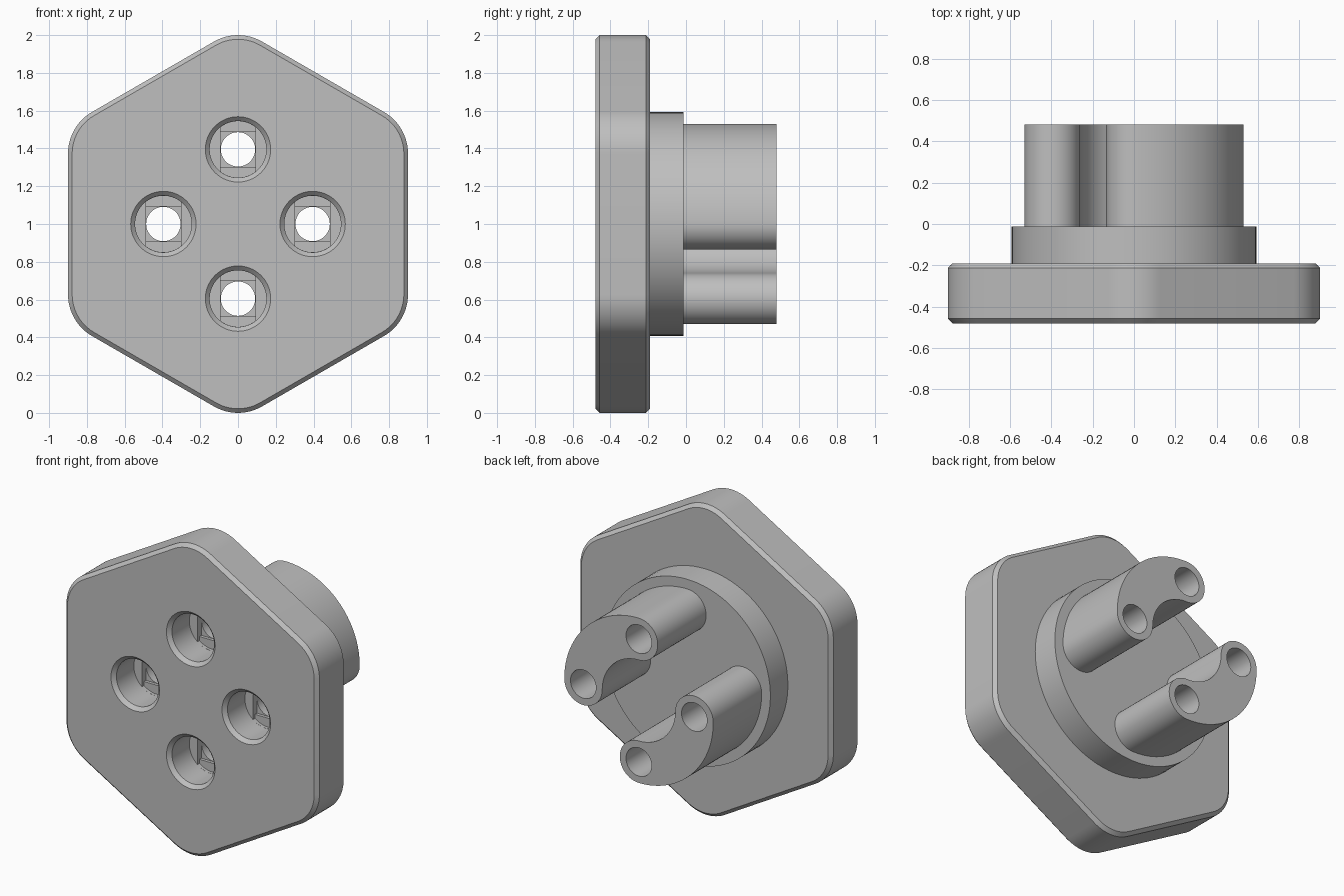
import bpy, bmesh, math
from math import cos, sin, pi, radians

if "Cube" in bpy.data.objects:
    bpy.data.objects.remove(bpy.data.objects["Cube"])

CZ = 1.0            # height of the part's axis
PITCH = 0.395       # hole distance from the axis
BORE = 0.091        # through hole radius
HOLES = [(PITCH * cos(i * pi / 2), CZ + PITCH * sin(i * pi / 2)) for i in range(4)]

grey = bpy.data.materials.new("plain grey")
grey.diffuse_color = (0.52, 0.52, 0.52, 1)
grey.use_nodes = True
grey.node_tree.nodes["Principled BSDF"].inputs["Base Color"].default_value = grey.diffuse_color


def arc(cx, cz, r, a0, a1, n):
    """Points on an arc in the x-z plane, angles in degrees."""
    return [(cx + r * cos(radians(a0 + (a1 - a0) * i / n)),
             cz + r * sin(radians(a0 + (a1 - a0) * i / n))) for i in range(n + 1)]


def circle(r, n=64):
    return arc(0, 0, r, 0, 360, n)[:-1]


def rounded_hex(apothem, r):
    pts = []
    d = (apothem - r) / cos(pi / 6)
    for k in range(6):
        a = 30 + 60 * k
        pts += arc(d * cos(radians(a)), d * sin(radians(a)), r, a - 30, a + 30, 12)
    return pts


def loft(bm, sections, at=(0, CZ)):
    """Closed solid through (y, outline) sections."""
    rings = [[bm.verts.new((x + at[0], y, z + at[1])) for x, z in pts]
             for y, pts in sections]
    for a, b in zip(rings, rings[1:]):
        for i in range(len(a)):
            j = (i + 1) % len(a)
            bm.faces.new((a[i], a[j], b[j], b[i]))
    bm.faces.new(rings[0])
    bm.faces.new(rings[-1])


def solid(name, sections, places=((0, CZ),)):
    bm = bmesh.new()
    for p in places:
        loft(bm, sections, p)
    bmesh.ops.recalc_face_normals(bm, faces=bm.faces)
    me = bpy.data.meshes.new(name)
    bm.to_mesh(me)
    bm.free()
    me.materials.append(grey)
    ob = bpy.data.objects.new(name, me)
    bpy.context.collection.objects.link(ob)
    return ob


def finish(ob, cutters):
    """Cut the holes, then smooth the curved walls."""
    bpy.ops.object.select_all(action='DESELECT')
    bpy.context.view_layer.objects.active = ob
    ob.select_set(True)
    for c in cutters:
        m = ob.modifiers.new("cut", 'BOOLEAN')
        m.operation, m.solver, m.object = 'DIFFERENCE', 'EXACT', c
        bpy.ops.object.modifier_apply(modifier=m.name)
    bpy.ops.object.shade_smooth_by_angle(angle=radians(30))


# hexagonal plate with chamfered rims
c = 0.022
inner, outer = rounded_hex(0.9 - c, 0.254 - c), rounded_hex(0.9, 0.254)
plate = solid("hex_plate", [(-0.48, inner), (-0.48 + c, outer),
                            (-0.19 - c, outer), (-0.19, inner)])

# round flange behind the plate
flange = solid("round_flange", [(-0.19, circle(0.592, 96)), (-0.012, circle(0.592, 96))])

# two curved posts, opposite each other, each joining two holes
R = 0.135
posts = []
for name, a in (("upper_post", 0), ("lower_post", 180)):
    e = radians(a)
    outline = (arc(0, 0, PITCH + R, a, a + 90, 32)
               + arc(-PITCH * sin(e), PITCH * cos(e), R, a + 90, a + 270, 24)[1:]
               + arc(0, 0, PITCH - R, a + 90, a, 32)[1:]
               + arc(PITCH * cos(e), PITCH * sin(e), R, a + 180, a + 360, 24)[1:-1])
    posts.append(solid(name, [(-0.012, outline), (0.48, outline)]))

# cutters: screw head recess, two stepped bridge layers, through bore
s = 0.092
t = math.degrees(math.acos(s / 0.1495))
slot = arc(0, 0, 0.1495, t, 180 - t, 12) + arc(0, 0, 0.1495, 180 + t, 360 - t, 12)
square = [(-s, -s), (s, -s), (s, s), (-s, s)]
recess_cut = solid("recess_cutter", [(-0.5, circle(0.193)), (-0.457, circle(0.15)),
                                     (-0.28, circle(0.15))], HOLES)
slot_cut = solid("slot_cutter", [(-0.3, slot), (-0.26, slot)], HOLES)
square_cut = solid("square_cutter", [(-0.3, square), (-0.24, square)], HOLES)
bore_cut = solid("bore_cutter", [(-0.6, circle(BORE, 48)), (0.6, circle(BORE, 48))], HOLES)

finish(plate, [recess_cut, slot_cut, square_cut, bore_cut])
for part in [flange] + posts:
    finish(part, [bore_cut])
for cutter in (recess_cut, slot_cut, square_cut, bore_cut):
    bpy.data.objects.remove(cutter)
